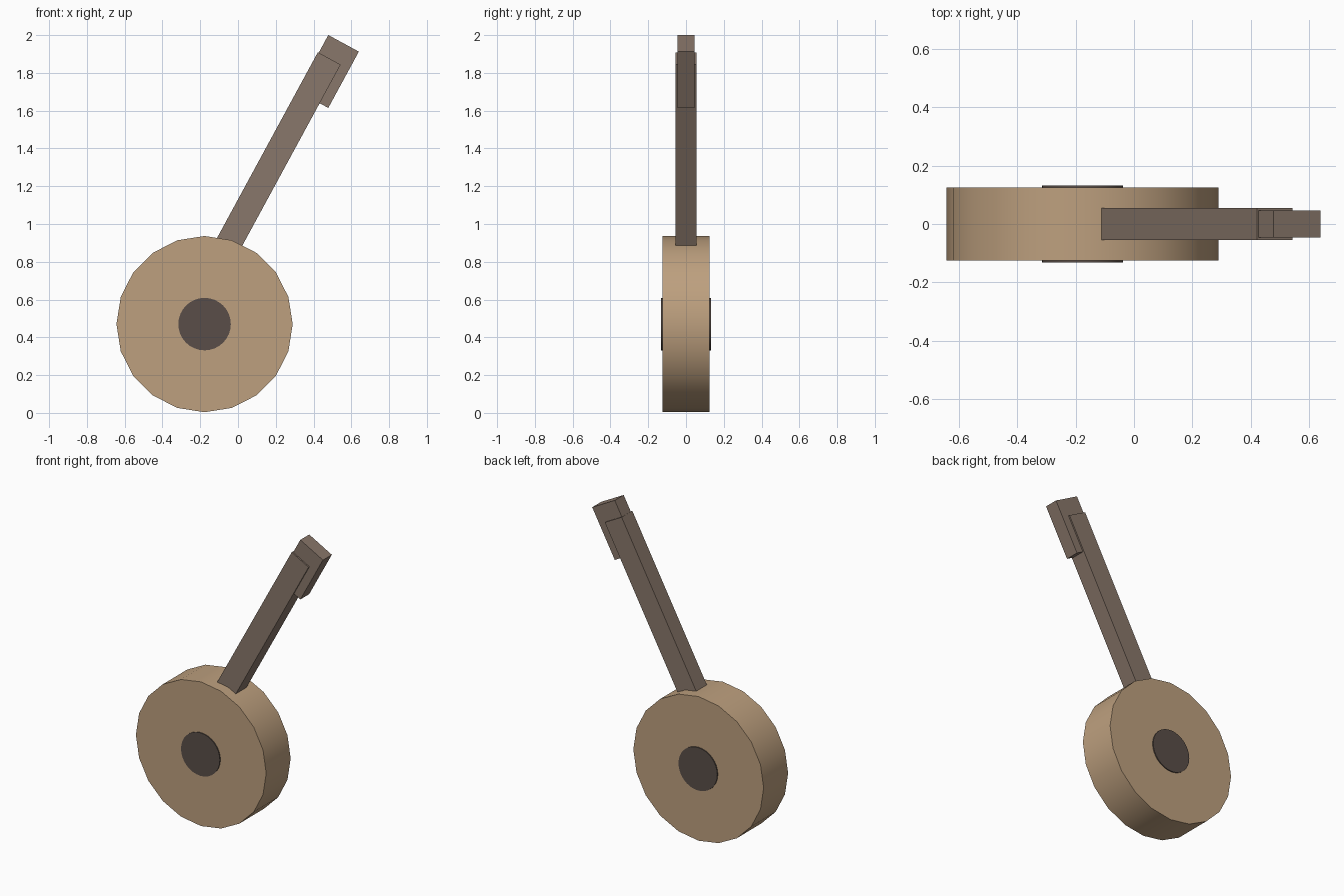
import bpy
from math import radians, sin, cos

if "Cube" in bpy.data.objects:
    bpy.data.objects.remove(bpy.data.objects["Cube"])

TILT = radians(28.5)


def paint(obj, name, rgb):
    obj.name = name
    mat = bpy.data.materials.new(name + "_colour")
    mat.diffuse_color = (*rgb, 1)
    mat.use_nodes = True
    mat.node_tree.nodes["Principled BSDF"].inputs["Base Color"].default_value = mat.diffuse_color
    obj.data.materials.append(mat)


def disc(name, radius, depth, sides, rgb):
    bpy.ops.mesh.primitive_cylinder_add(vertices=sides, radius=radius, depth=depth,
                                        location=(-0.177, 0, 0.4645),
                                        rotation=(radians(90), 0, 0))
    bpy.ops.object.transform_apply(location=False, rotation=True, scale=True)
    bpy.ops.object.shade_smooth_by_angle(angle=radians(30))
    paint(bpy.context.object, name, rgb)
    bpy.context.object.location.z = 0.47


def bar(name, centre, size, rgb):
    bpy.ops.mesh.primitive_cube_add(size=1, location=(centre[0], 0, centre[1]),
                                    rotation=(0, TILT, 0))
    obj = bpy.context.object
    obj.scale = size
    bpy.ops.object.transform_apply(location=False, rotation=True, scale=True)
    paint(obj, name, rgb)


WOOD = (0.51, 0.35, 0.21)
DARK_WOOD = (0.25, 0.185, 0.145)

# Round body with a dark disc showing on both faces
disc("body", 0.4665, 0.25, 20, WOOD)
disc("sound_hole", 0.139, 0.263, 32, (0.10, 0.076, 0.065))

# Neck, measured down from the middle of its top end into the body
length = 1.18
top_x, top_z = 0.483, 1.8765
bar("neck", (top_x - sin(TILT) * length / 2, top_z - cos(TILT) * length / 2),
    (0.137, 0.109, length), DARK_WOOD)

# Headstock, thinner than the neck and shifted to one side
bar("headstock", (0.478, 1.8075), (0.184, 0.091, 0.339), DARK_WOOD)
